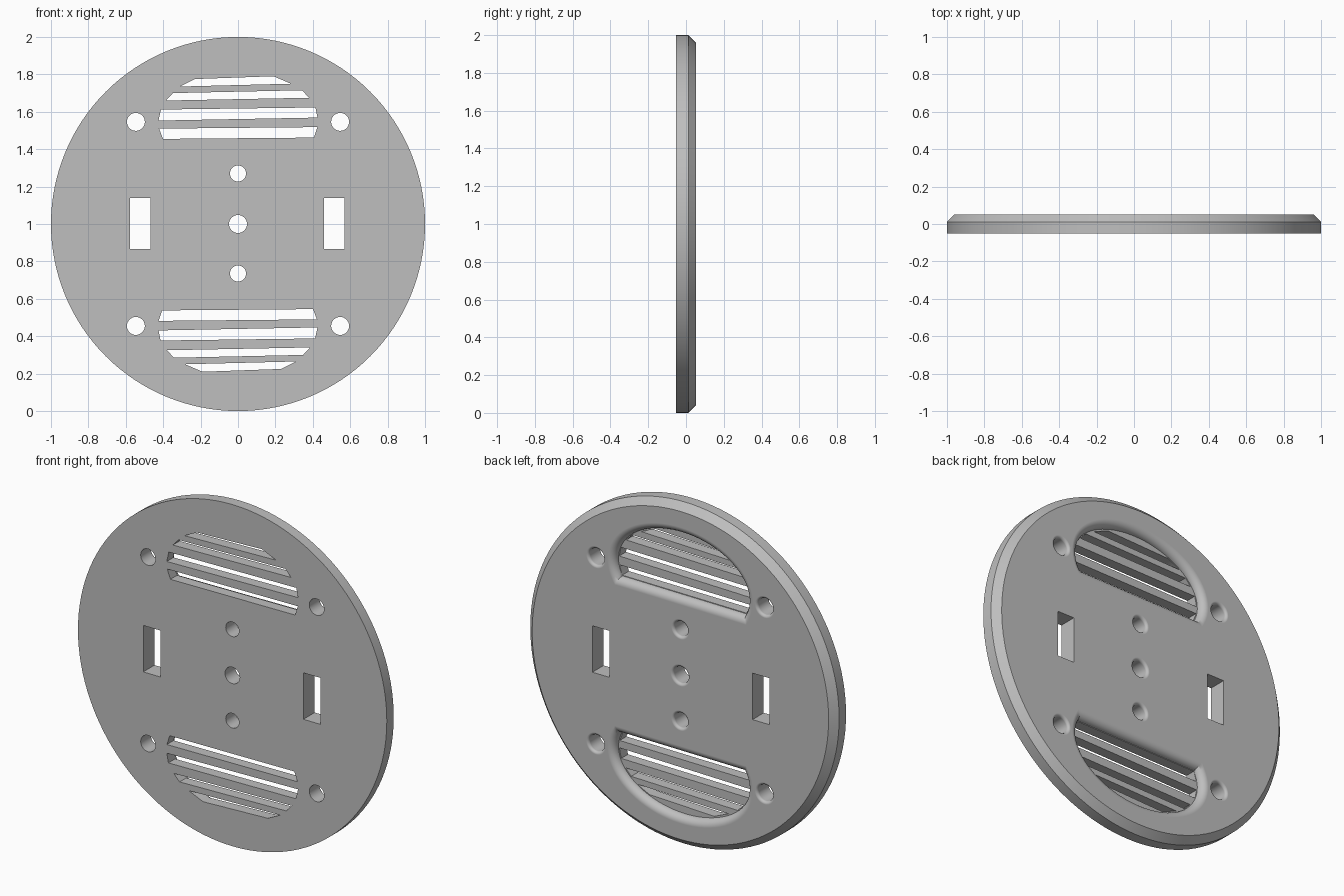
import bpy, bmesh, math

cube = bpy.data.objects.get("Cube")
if cube:
    bpy.data.objects.remove(cube, do_unlink=True)

BACK = 0.052      # back face, the front is at -BACK
FLOOR = 0.01      # back side of the slats
THROUGH = 0.1


def loft(name, rings):
    """Closed solid through rings of equal point count."""
    bm = bmesh.new()
    loops = [[bm.verts.new(p) for p in ring] for ring in rings]
    n = len(loops[0])
    for a, b in zip(loops, loops[1:]):
        for i in range(n):
            j = (i + 1) % n
            bm.faces.new((a[i], a[j], b[j], b[i]))
    bm.faces.new(loops[0])
    bm.faces.new(loops[-1])
    bmesh.ops.recalc_face_normals(bm, faces=bm.faces)
    mesh = bpy.data.meshes.new(name)
    bm.to_mesh(mesh)
    bm.free()
    obj = bpy.data.objects.new(name, mesh)
    bpy.context.collection.objects.link(obj)
    return obj


def circle(r, y, n, x=0, z=1):
    return [(x + r * math.cos(math.tau * i / n), y, z + r * math.sin(math.tau * i / n))
            for i in range(n)]


def fillet(radius, steps):
    """Outward offset and y for a rounded rim ending flush with the back."""
    pts = []
    for i in range(steps + 1):
        t = math.pi / 2 * i / steps
        pts.append((radius * (1 - math.cos(t)), BACK - radius + radius * math.sin(t)))
    return pts + [(radius, THROUGH)]


def half_turn(ring):
    return [(-x, y, 2 - z) for x, y, z in ring]


def cut(body, cutter):
    cutter.hide_render = True
    mod = body.modifiers.new("cut", 'BOOLEAN')
    mod.operation = 'DIFFERENCE'
    mod.solver = 'EXACT'
    mod.object = cutter
    bpy.context.view_layer.objects.active = body
    bpy.ops.object.modifier_apply(modifier=mod.name)
    bpy.data.objects.remove(cutter, do_unlink=True)


def recess_outline(d, y, n=48):
    """Ellipse with a flat lower side, grown by d."""
    a, b, mid, flat = 0.43 + d, 0.275 + d, 1.55, 1.455 - d
    start = math.asin((flat - mid) / b)
    ring = []
    for i in range(n + 1):
        t = start + (math.pi - 2 * start) * i / n
        x = a * math.cos(t)
        ring.append((x, y, mid + b * math.sin(t) + 0.01 * x))
    return ring


# Round plate with a bevelled back rim
plate = loft("round_plate", [circle(1, -BACK, 128), circle(1, 0.012, 128),
                             circle(0.96, BACK, 128)])

# Rounded recesses behind both grilles
rings = [recess_outline(d, y) for d, y in fillet(BACK - FLOOR, 8)]
cut(plate, loft("recess_cutter", rings))
cut(plate, loft("recess_cutter", [half_turn(r) for r in rings]))

# Slanted vent slots, upper grille and its half turn below
slots = [
    [(-0.31, 1.735), (-0.23, 1.775), (0.19, 1.79), (0.283, 1.75)],
    [(-0.385, 1.66), (-0.348, 1.70), (0.342, 1.715), (0.38, 1.675)],
    [(-0.425, 1.553), (-0.412, 1.612), (0.414, 1.623), (0.425, 1.569)],
    [(-0.401, 1.455), (-0.422, 1.51), (0.424, 1.518), (0.406, 1.462)],
]
for slot in slots:
    ends = [[(x, y, z) for x, z in slot] for y in (-THROUGH, 0.025)]
    cut(plate, loft("slot_cutter", ends))
    cut(plate, loft("slot_cutter", [half_turn(r) for r in ends]))

# Round holes with softened back rims
holes = [(x, z, 0.048) for x in (-0.546, 0.546) for z in (0.455, 1.546)]
holes += [(0, 1.27, 0.043), (0, 1, 0.048), (0, 0.735, 0.043)]
for x, z, r in holes:
    steps = [(0, -THROUGH)] + fillet(0.016, 5)
    cut(plate, loft("hole_cutter", [circle(r + d, y, 32, x, z) for d, y in steps]))

# Rectangular side windows
for mid in (-0.522, 0.515):
    ends = [[(mid + sx * 0.055, y, 1.002 + sz * 0.136)
             for sx, sz in ((-1, -1), (1, -1), (1, 1), (-1, 1))]
            for y in (-THROUGH, THROUGH)]
    cut(plate, loft("window_cutter", ends))

# Plain grey material
grey = bpy.data.materials.new("plain_grey")
grey.use_nodes = True
colour = (0.52, 0.52, 0.52, 1)
grey.diffuse_color = colour
grey.node_tree.nodes["Principled BSDF"].inputs["Base Color"].default_value = colour
plate.data.materials.clear()
plate.data.materials.append(grey)

# Smooth curved walls, keep flat faces flat
bpy.ops.object.select_all(action='DESELECT')
plate.select_set(True)
bpy.context.view_layer.objects.active = plate
bpy.ops.object.shade_smooth_by_angle(angle=math.radians(30))
weighted = plate.modifiers.new("flat_faces", 'WEIGHTED_NORMAL')
weighted.keep_sharp = True
